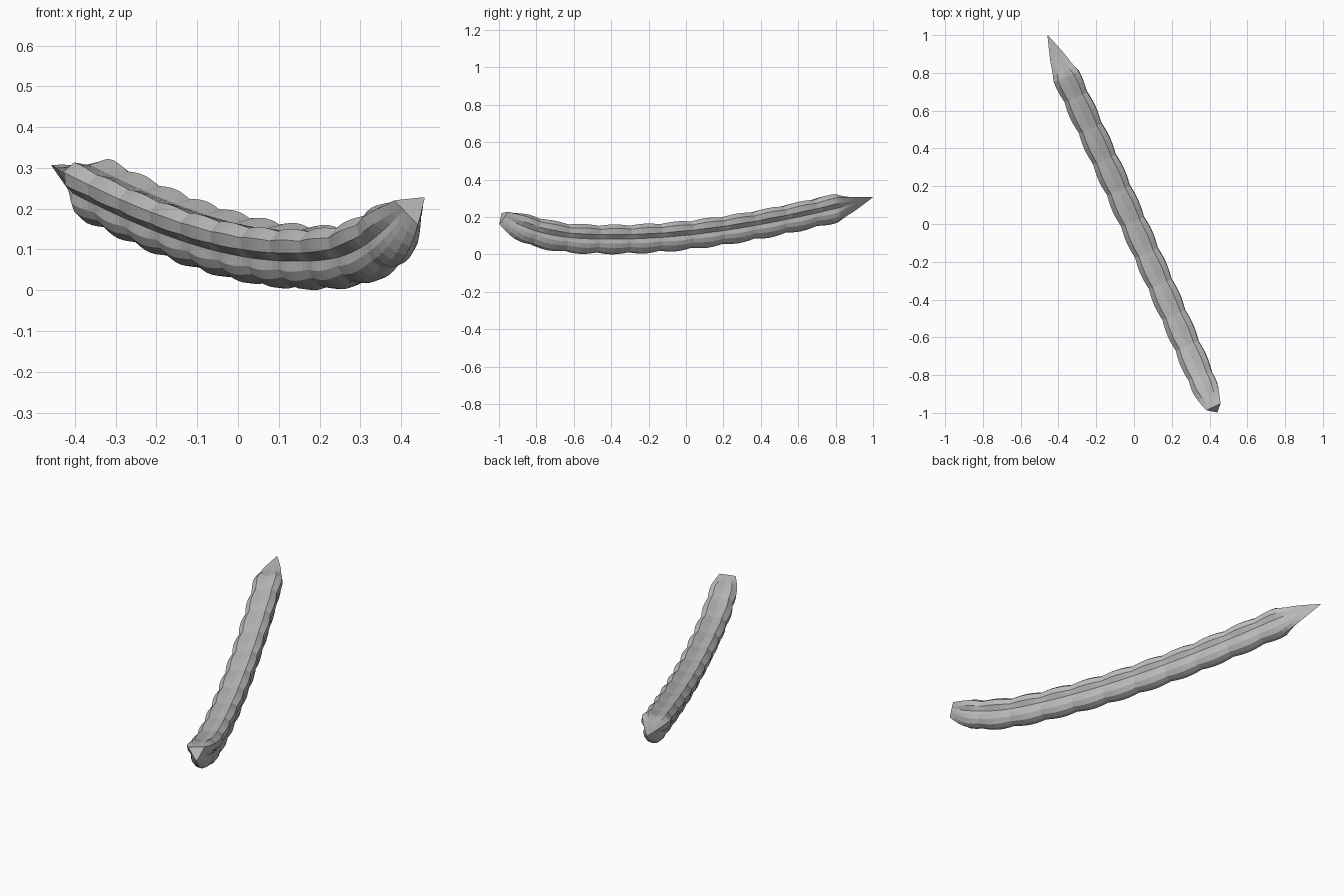
import bpy, bmesh, math
from mathutils import Vector

cube = bpy.data.objects.get("Cube")
if cube:
    bpy.data.objects.remove(cube, do_unlink=True)

FRONT, TIP = -0.975, 1.0
BUMPS, RINGS_PER_BUMP = 11, 6
BODY_RADIUS = 0.085
TAIL_START, BODY_END = 0.79, 0.85
TWIST = 6

# Half cross-section: angle from the bottom and radius; grooves at 76 and 180
HALF = [(0, 1), (18, 0.98), (38, 0.87), (56, 0.76), (76, 0.61),
        (98, 0.82), (120, 0.95), (145, 0.91), (180, 0.62)]
PROFILE = HALF + [(360 - a, r) for a, r in HALF[-2:0:-1]]


def centre(y):
    """Curved spine of the pod, sagging towards the front third."""
    d = y + 0.4
    rise = 0.15 * d ** 2 - 0.028 * d ** 3 if d > 0 else 0.6 * abs(d) ** 3
    return Vector((-0.01 - 0.447 * y + 0.012 * (1 - y * y), y, 0.088 + rise))


def fullness(y):
    """1 along the body, tapering to the stalk cut and to the pointed tail."""
    if y < -0.8:
        return 1 - 0.43 * ((-0.8 - y) / (-0.8 - FRONT)) ** 2.5
    if y > TAIL_START:
        return 1 - 0.97 * ((y - TAIL_START) / (TIP - TAIL_START)) ** 1.15
    return 1.0


def section(y):
    """Three-lobed ring, square to the spine, swollen over each seed.
    It flattens to a plain triangle at both ends."""
    tangent = (centre(y - 0.01) - centre(y + 0.01)).normalized()
    side = Vector((-tangent.y, tangent.x, 0)).normalized()
    up = tangent.cross(side)
    full = fullness(y)
    blend = max(0, (full - 0.55) / 0.45)
    swell = abs(math.sin(math.pi * (y - FRONT) / (BODY_END - FRONT) * BUMPS))
    lobe = 1 + 0.12 * (swell - 0.55) * blend
    ring = []
    for angle, r in PROFILE:
        flat = 0.5 / math.cos(math.radians(60 - angle % 120))
        r = flat + (r - flat) * blend
        if angle not in (76, 180, 284):
            r *= lobe
        a = math.radians(angle - 90 + TWIST)
        ring.append(centre(y) + (side * math.cos(a) + up * math.sin(a))
                    * (r * full * BODY_RADIUS))
    return ring


# Pod skin lofted through the rings
bm = bmesh.new()
count = BUMPS * RINGS_PER_BUMP
stations = [FRONT + (BODY_END - FRONT) * i / count for i in range(count + 1)]
stations += [BODY_END + (TIP - BODY_END) * i / 5 for i in range(1, 6)]
rings = [[bm.verts.new(p) for p in section(y)] for y in stations]
for a, b in zip(rings, rings[1:]):
    for i in range(len(a)):
        j = (i + 1) % len(a)
        bm.faces.new((a[i], a[j], b[j], b[i]))

# Stalk cut and tail point
bm.faces.new(rings[0])
bm.faces.new(rings[-1])
bmesh.ops.recalc_face_normals(bm, faces=bm.faces)

# Rest on the ground, centred
lo = Vector([min(v.co[i] for v in bm.verts) for i in range(3)])
hi = Vector([max(v.co[i] for v in bm.verts) for i in range(3)])
shift = Vector(((lo.x + hi.x) / 2, (lo.y + hi.y) / 2, lo.z))
bmesh.ops.translate(bm, verts=bm.verts, vec=-shift)

mesh = bpy.data.meshes.new("ridged_pod")
bm.to_mesh(mesh)
bm.free()
pod = bpy.data.objects.new("ridged_pod", mesh)
bpy.context.collection.objects.link(pod)

# Plain grey material
grey = bpy.data.materials.new("plain_grey")
grey.use_nodes = True
colour = (0.5, 0.5, 0.5, 1)
grey.diffuse_color = colour
grey.node_tree.nodes["Principled BSDF"].inputs["Base Color"].default_value = colour
mesh.materials.append(grey)
